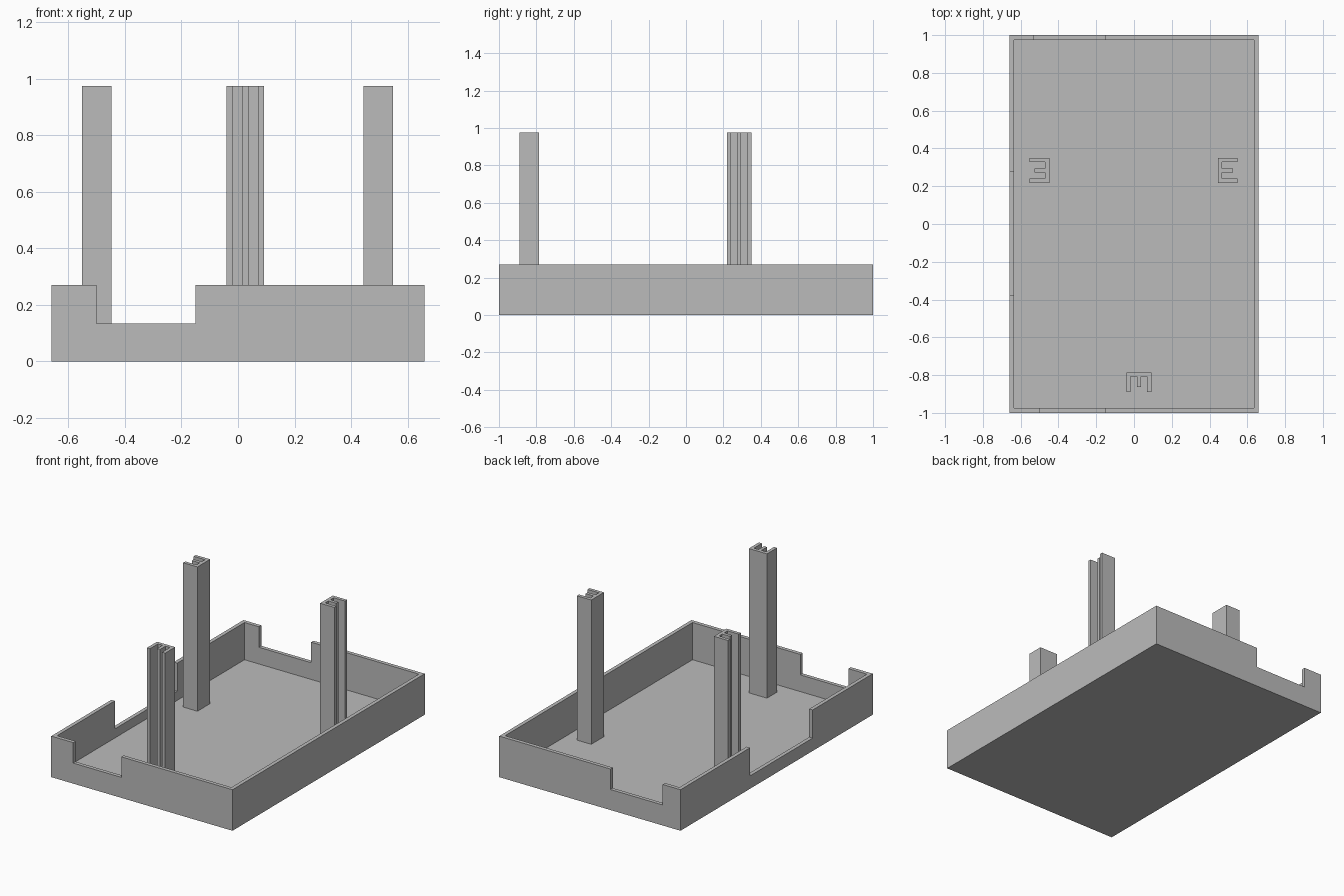
import bpy
import bmesh
from math import pi
from mathutils import Matrix, Vector

cube = bpy.data.objects.get("Cube")
if cube:
    bpy.data.objects.remove(cube, do_unlink=True)

grey = bpy.data.materials.new("plain grey")
grey.use_nodes = True
grey.diffuse_color = (0.5, 0.5, 0.5, 1)
grey.node_tree.nodes["Principled BSDF"].inputs["Base Color"].default_value = (0.5, 0.5, 0.5, 1)

HX, HY, RIM = 0.66, 1.0, 0.27     # tray half sizes and rim height
WALL = 0.025                      # wall and floor thickness
POST_TOP = 0.975


def add_object(name, bm):
    bmesh.ops.recalc_face_normals(bm, faces=bm.faces)
    mesh = bpy.data.meshes.new(name)
    bm.to_mesh(mesh)
    bm.free()
    mesh.materials.append(grey)
    obj = bpy.data.objects.new(name, mesh)
    bpy.context.collection.objects.link(obj)
    return obj


def box(name, low, high):
    low, high = Vector(low), Vector(high)
    bm = bmesh.new()
    bmesh.ops.create_cube(bm, size=1)
    for v in bm.verts:
        v.co = (low + high) / 2 + v.co * (high - low)
    return add_object(name, bm)


def cut(target, low, high):
    """Subtract a box from the target; the cutter stays hidden."""
    cutter = box("tray_cutter", low, high)
    cutter.hide_render = True
    cutter.hide_viewport = True
    cutter.display_type = 'WIRE'
    mod = target.modifiers.new("cut", 'BOOLEAN')
    mod.operation = 'DIFFERENCE'
    mod.solver = 'EXACT'
    mod.object = cutter
    return cutter


# Open tray with a notch in the front, back and right walls
tray = box("tray", (-HX, -HY, 0), (HX, HY, RIM))
ix, iy = HX - WALL, HY - WALL
cutters = [
    cut(tray, (-ix, -iy, WALL), (ix, iy, 0.5)),
    cut(tray, (-0.50, -HY - 0.1, 0.135), (-0.15, -iy + 0.05, 0.5)),
    cut(tray, (-0.53, iy - 0.05, 0.135), (-0.15, HY + 0.1, 0.5)),
    cut(tray, (-HX - 0.1, -0.375, 0.085), (-ix + 0.05, 0.275, 0.5)),
]

# Bake the cuts, then discard the cutters
bpy.context.view_layer.update()
baked = bpy.data.meshes.new_from_object(tray.evaluated_get(bpy.context.evaluated_depsgraph_get()))
tray.modifiers.clear()
tray.data = baked
for c in cutters:
    bpy.data.objects.remove(c, do_unlink=True)


# Three-pronged channel posts; prongs point to -y before turning
def post(name, x, y, angle):
    w, d, t = 0.066, 0.052, 0.022     # half width, half depth, wall
    m, tip = 0.011, -0.027            # middle prong half width and end
    profile = [(-w, d), (-w, -d), (t - w, -d), (t - w, d - t),
               (-m, d - t), (-m, tip), (m, tip), (m, d - t),
               (w - t, d - t), (w - t, -d), (w, -d), (w, d)]
    turn = Matrix.Translation((x, y, WALL)) @ Matrix.Rotation(angle, 4, 'Z')
    bm = bmesh.new()
    face = bm.faces.new([bm.verts.new(turn @ Vector((px, py, 0))) for px, py in profile])
    top = bmesh.ops.extrude_face_region(bm, geom=[face])["geom"]
    bmesh.ops.translate(bm, vec=(0, 0, POST_TOP - WALL),
                        verts=[g for g in top if isinstance(g, bmesh.types.BMVert)])
    return add_object(name, bm)


post("front_post", 0.026, -0.837, 0)
post("right_post", -0.50, 0.284, -pi / 2)
post("left_post", 0.497, 0.284, pi / 2)
